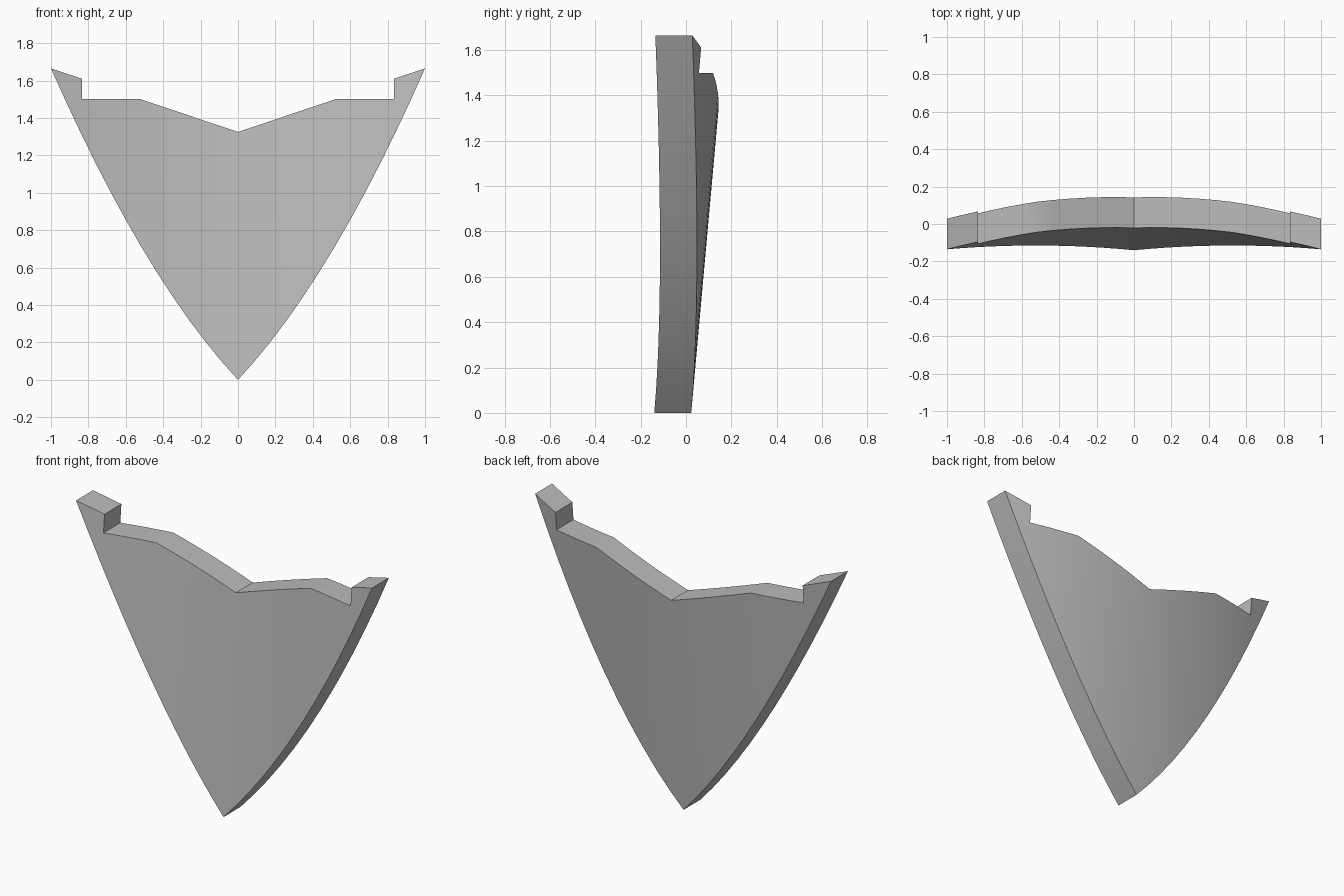
import bpy
import bmesh
import math

cube = bpy.data.objects.get("Cube")
if cube:
    bpy.data.objects.remove(cube, do_unlink=True)

THICKNESS = 0.163
# Top outline of one half: (x, z) start, (x, z) end, number of strips
TOP_SECTIONS = [
    ((0.0, 1.325), (0.52, 1.5), 6),
    ((0.52, 1.5), (0.835, 1.5), 4),
    ((0.835, 1.61), (1.0, 1.665), 2),
]


def lower_edge(x):
    """Height of the curved lower edge."""
    return 1.065 * x + 0.6 * x * x


def front_depth(x, z):
    """Leaning, bowed front surface."""
    return -0.14 + 0.09 * z - 0.145 * x * x


# Flat outline, built as vertical strips on both sides
bm = bmesh.new()
for side in (1, -1):
    previous_top = None
    for (xa, za), (xb, zb), count in TOP_SECTIONS:
        for i in range(count):
            x0 = xa + (xb - xa) * i / count
            x1 = xa + (xb - xa) * (i + 1) / count
            t0 = za + (zb - za) * i / count
            t1 = za + (zb - za) * (i + 1) / count
            outline = [(x0, lower_edge(x0)), (x1, lower_edge(x1))]
            if t1 - lower_edge(x1) > 0.001:
                outline.append((x1, t1))
            outline.append((x0, t0))
            # Keep the foot of the raised corner as its own point
            if previous_top is not None and t0 - previous_top > 0.01:
                outline.append((x0, previous_top))
            bm.faces.new([bm.verts.new((side * x, 0, z)) for x, z in outline])
            previous_top = t1
bmesh.ops.remove_doubles(bm, verts=bm.verts[:], dist=0.0005)
bmesh.ops.recalc_face_normals(bm, faces=bm.faces[:])

# Give it thickness, then bow it backwards
result = bmesh.ops.extrude_face_region(bm, geom=bm.faces[:])
for v in result["geom"]:
    if isinstance(v, bmesh.types.BMVert):
        v.co.y += THICKNESS
for v in bm.verts:
    v.co.y += front_depth(v.co.x, v.co.z)
bmesh.ops.recalc_face_normals(bm, faces=bm.faces[:])

mesh = bpy.data.meshes.new("shield_plate")
bm.to_mesh(mesh)
bm.free()
plate = bpy.data.objects.new("shield_plate", mesh)
bpy.context.collection.objects.link(plate)

# Plain grey material
grey = bpy.data.materials.new("plain grey")
grey.use_nodes = True
colour = (0.5, 0.5, 0.5, 1.0)
grey.diffuse_color = colour
grey.node_tree.nodes["Principled BSDF"].inputs["Base Color"].default_value = colour
mesh.materials.append(grey)

# Smooth bow with crisp rims
bpy.ops.object.select_all(action="DESELECT")
plate.select_set(True)
bpy.context.view_layer.objects.active = plate
bpy.ops.object.shade_smooth_by_angle(angle=math.radians(20))
